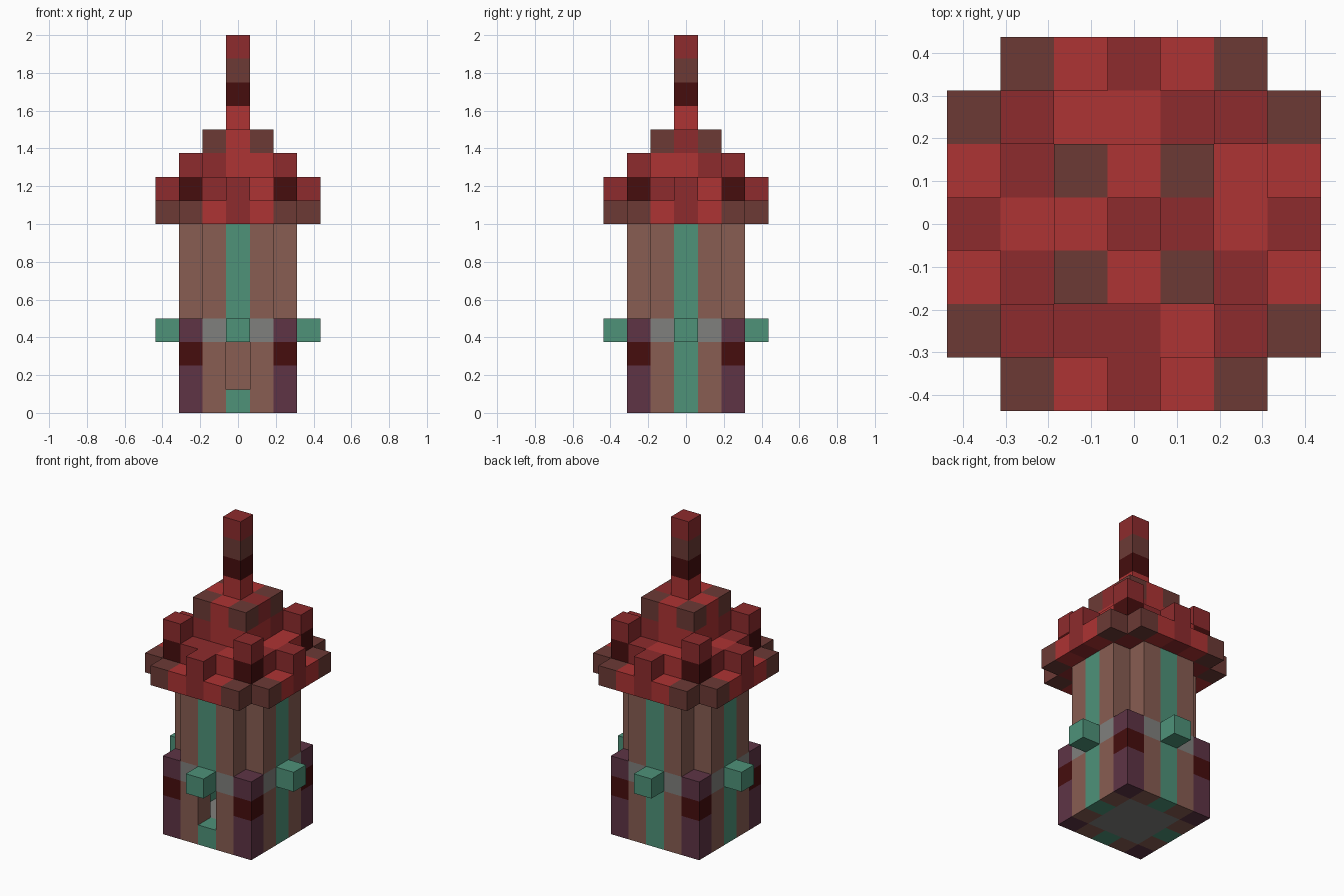
import bpy, bmesh

cube = bpy.data.objects.get("Cube")
if cube:
    bpy.data.objects.remove(cube)

UNIT = 0.125  # edge of one block


def linear(c):
    c /= 255
    return c / 12.92 if c <= 0.04045 else ((c + 0.055) / 1.055) ** 2.4


def material(name, rgb):
    mat = bpy.data.materials.new(name)
    colour = (*[linear(c) for c in rgb], 1)
    mat.diffuse_color = colour
    mat.use_nodes = True
    bsdf = next(n for n in mat.node_tree.nodes if n.type == "BSDF_PRINCIPLED")
    bsdf.inputs["Base Color"].default_value = colour
    bsdf.inputs["Roughness"].default_value = 0.9
    return mat


# One letter per colour, used in the floor plans below
PALETTE = {
    "t": material("tan_brick", (136, 93, 82)),
    "g": material("teal", (78, 146, 121)),
    "p": material("purple", (94, 52, 69)),
    "s": material("stone_grey", (128, 128, 125)),
    "b": material("dark_brown", (108, 58, 53)),
    "R": material("bright_red", (174, 51, 51)),
    "r": material("deep_red", (141, 43, 45)),
    "m": material("maroon", (70, 13, 13)),
}


def layer(name, plan, bottom, height=1):
    """Raise a floor plan (rows from back to front) into a layer of blocks."""
    rows = plan.split()
    half = len(rows) / 2
    cells = {(i, j): c for j, row in enumerate(reversed(rows))
             for i, c in enumerate(row) if c != "."}
    used = sorted(set(cells.values()))
    bm = bmesh.new()

    def quad(points, letter):
        face = bm.faces.new([bm.verts.new(p) for p in points])
        face.material_index = used.index(letter)

    z0, z1 = bottom * UNIT, (bottom + height) * UNIT
    for (i, j), c in cells.items():
        x0, y0 = (i - half) * UNIT, (j - half) * UNIT
        ring = [(x0, y0), (x0 + UNIT, y0), (x0 + UNIT, y0 + UNIT), (x0, y0 + UNIT)]
        quad([(x, y, z1) for x, y in ring], c)
        quad([(x, y, z0) for x, y in reversed(ring)], c)
        # Sides only where there is no neighbour
        for n, (di, dj) in enumerate(((0, -1), (1, 0), (0, 1), (-1, 0))):
            if (i + di, j + dj) not in cells:
                a, b = ring[n], ring[(n + 1) % 4]
                quad([(*a, z0), (*b, z0), (*b, z1), (*a, z1)], c)
    bmesh.ops.remove_doubles(bm, verts=bm.verts, dist=UNIT / 1000)
    mesh = bpy.data.meshes.new(name)
    bm.to_mesh(mesh)
    bm.free()
    for c in used:
        mesh.materials.append(PALETTE[c])
    obj = bpy.data.objects.new(name, mesh)
    bpy.context.collection.objects.link(obj)
    return obj


# Tower base with stone floor, open doorway at the front
layer("foundation", "ptgtp tssst gsssg tssst ptgtp", 0)
layer("lower_wall", "ptgtp t...t g...g t...t pt.tp", 1)
layer("banded_wall", "mtgtm t...t g...g t...t mt.tm", 2)
layer("ledge_with_lamps",
      "...g... .psgsp. .s...s. gg...gg .s...s. .psgsp. ...g...", 3)

# Brown lining on the inner back wall, facing the doorway
lining = layer("inner_back_lining", "t", 1, 2)
lining.scale.y = 0.05
lining.location.y = 1.47 * UNIT

# Upper shaft with notched corners
layer("upper_shaft", ".tgt. t...t g...g t...t .tgt.", 4, 4)

# Stepped roof
layer("roof_rim",
      ".bRrRb. brrrrrb RrrrrrR rrrrrrr RrrrrrR brrrrrb .bRrRb.", 8)
layer("roof_terrace",
      "...r... .mRRrm. .rrrrR. rRrrrRr .rrrrr. .mrrRm. ...r...", 9)
layer("roof_step_and_corner_posts", "r...r .RRr. .RRR. .rRR. r...r", 10)
layer("roof_cap", "bRb RRr bRb", 11)

# Banded spire
for level, letter in enumerate("Rmbr"):
    layer("spire_band", letter, 12 + level)
